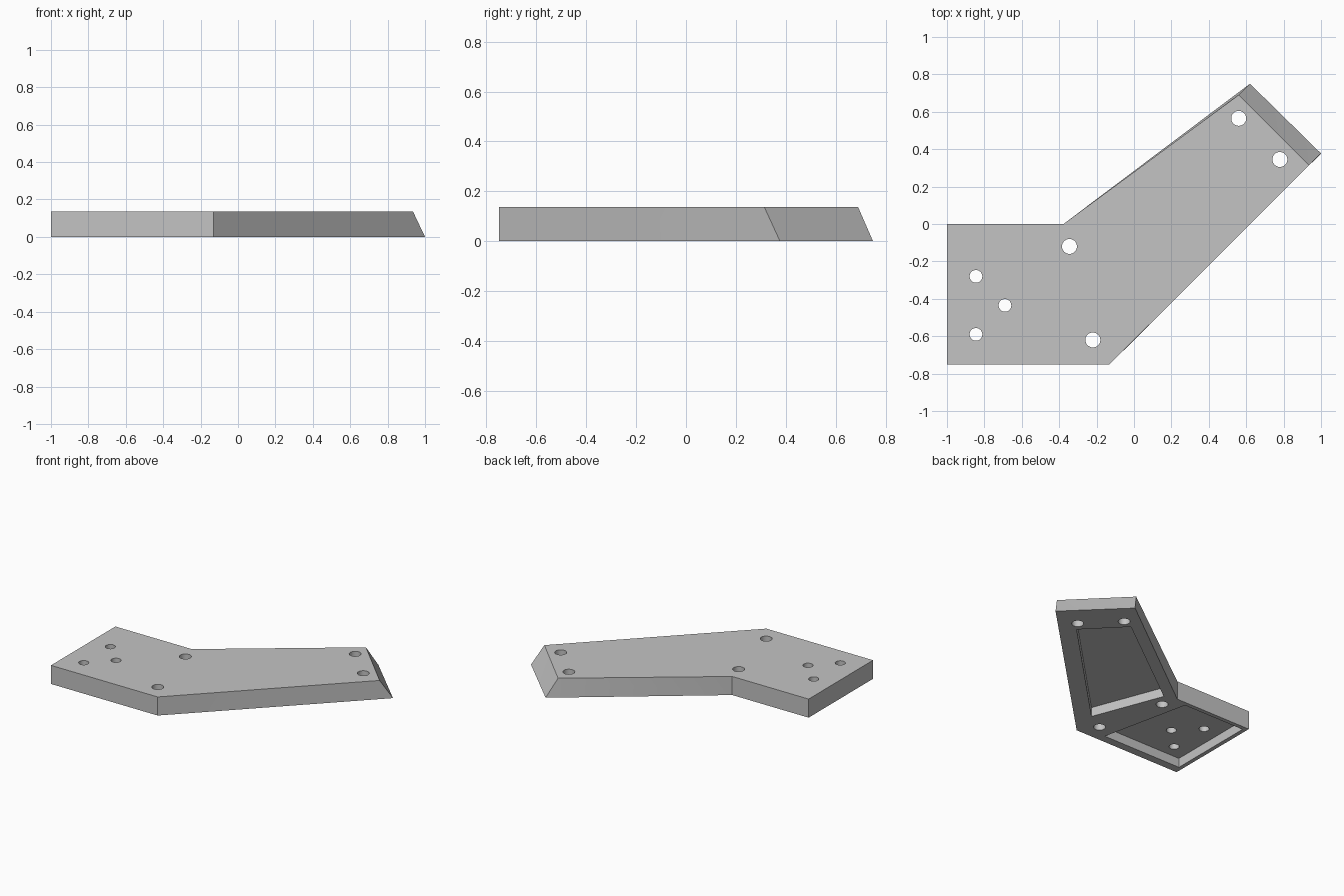
import bpy
import bmesh
import math

cube = bpy.data.objects.get("Cube")
if cube:
    bpy.data.objects.remove(cube, do_unlink=True)

THICK = 0.137
POCKET = 0.068

grey = bpy.data.materials.new("plain grey")
grey.use_nodes = True
colour = (0.55, 0.55, 0.55, 1)
grey.diffuse_color = colour
grey.node_tree.nodes["Principled BSDF"].inputs["Base Color"].default_value = colour


def prism(name, bottom, top, z0, z1):
    """Solid between two matching outlines, wound anticlockwise."""
    bm = bmesh.new()
    low = [bm.verts.new((x, y, z0)) for x, y in bottom]
    high = [bm.verts.new((x, y, z1)) for x, y in top]
    bm.faces.new(low[::-1])
    bm.faces.new(high)
    n = len(low)
    for i in range(n):
        j = (i + 1) % n
        bm.faces.new((low[i], low[j], high[j], high[i]))
    # split the slightly twisted side so that every face is flat
    bmesh.ops.triangulate(bm, faces=[f for f in bm.faces if len(f.verts) == 4])
    bmesh.ops.dissolve_limit(bm, angle_limit=math.radians(0.2),
                             verts=bm.verts, edges=bm.edges)
    bmesh.ops.recalc_face_normals(bm, faces=bm.faces)
    mesh = bpy.data.meshes.new(name)
    bm.to_mesh(mesh)
    bm.free()
    obj = bpy.data.objects.new(name, mesh)
    bpy.context.collection.objects.link(obj)
    mesh.materials.append(grey)
    return obj


def circle(x, y, r, n=32):
    return [(x + r * math.cos(math.tau * i / n), y + r * math.sin(math.tau * i / n))
            for i in range(n)]


# Bent plate with a sloping end
base = [(-1, -0.75), (-0.13, -0.75)]
inner = [(-0.377, 0), (-1, 0)]
plate = prism("bent_plate",
              base + [(1, 0.377), (0.62, 0.75)] + inner,
              base + [(0.935, 0.314), (0.56, 0.69)] + inner, 0, THICK)

cutters = []

# Shallow pockets in the underside
pockets = {
    "foot_pocket": [(-0.97, -0.69), (-0.325, -0.69), (-0.47, -0.03), (-0.97, -0.03)],
    "arm_pocket": [(-0.087, -0.545), (0.735, 0.28), (0.48, 0.54), (-0.285, -0.03)],
}
for name, outline in pockets.items():
    cutters.append(prism(name + "_cutter", outline, outline, -0.05, POCKET))

# Bolt holes through the plate
holes = [(0.56, 0.565, 0.04), (0.78, 0.345, 0.04), (-0.345, -0.12, 0.04),
         (-0.22, -0.62, 0.04), (-0.845, -0.28, 0.034), (-0.69, -0.435, 0.034),
         (-0.845, -0.59, 0.034)]
for x, y, r in holes:
    ring = circle(x, y, r)
    cutters.append(prism("hole_cutter", ring, ring, -0.1, THICK + 0.1))

for cutter in cutters:
    cutter.hide_render = True
    cutter.hide_viewport = True
    cutter.display_type = 'WIRE'
    mod = plate.modifiers.new(cutter.name, 'BOOLEAN')
    mod.operation = 'DIFFERENCE'
    mod.solver = 'EXACT'
    mod.object = cutter

# Apply the cuts and remove the cutters
bpy.context.view_layer.update()
cut_mesh = bpy.data.meshes.new_from_object(
    plate.evaluated_get(bpy.context.evaluated_depsgraph_get()))
plate.modifiers.clear()
plate.data = cut_mesh
for cutter in cutters:
    bpy.data.objects.remove(cutter, do_unlink=True)

# Smooth hole walls, crisp edges elsewhere
bpy.context.view_layer.objects.active = plate
plate.select_set(True)
bpy.ops.object.shade_smooth_by_angle(angle=math.radians(30))
